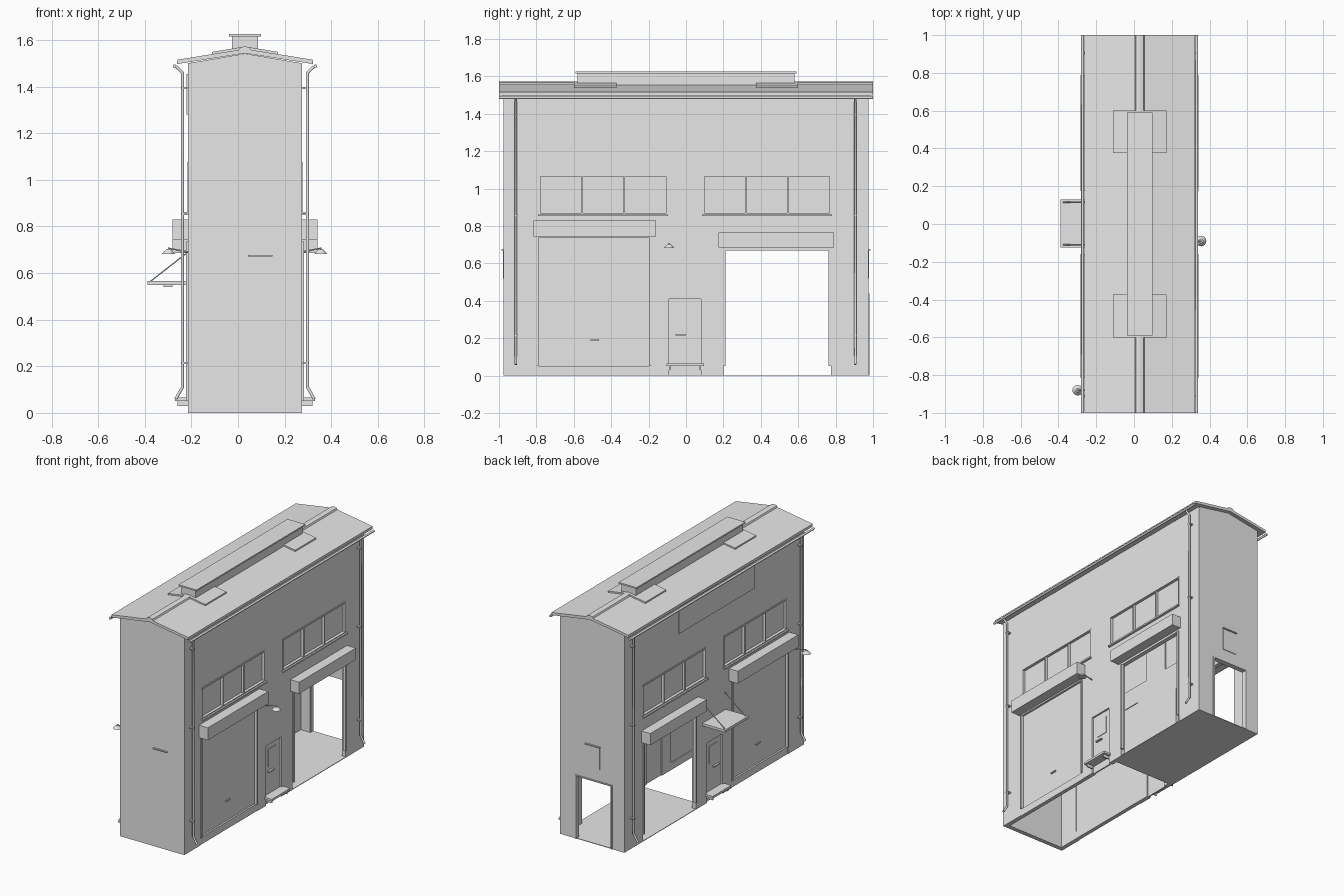
import bpy, bmesh, math
from mathutils import Vector, Matrix

if "Cube" in bpy.data.objects:
    bpy.data.objects.remove(bpy.data.objects["Cube"])

MID, HALF, LEN, TH = 0.03, 0.245, 0.975, 0.03   # wall centre, half width, half length, thickness
grey = bpy.data.materials.new("light_grey")
grey.diffuse_color = (0.8, 0.8, 0.8, 1)
grey.use_nodes = True
grey.node_tree.nodes["Principled BSDF"].inputs["Base Color"].default_value = grey.diffuse_color


def finish(name, bm):
    bmesh.ops.recalc_face_normals(bm, faces=bm.faces)
    me = bpy.data.meshes.new(name)
    bm.to_mesh(me)
    bm.free()
    ob = bpy.data.objects.new(name, me)
    me.materials.append(grey)
    bpy.context.collection.objects.link(ob)
    return ob


def add_box(bm, x0, x1, y0, y1, z0, z1):
    m = Matrix.Translation(((x0 + x1) / 2, (y0 + y1) / 2, (z0 + z1) / 2))
    m = m @ Matrix.Diagonal((abs(x1 - x0), abs(y1 - y0), abs(z1 - z0), 1))
    bmesh.ops.create_cube(bm, size=1, matrix=m)


def boxes(name, items):
    bm = bmesh.new()
    for it in items:
        add_box(bm, *it)
    return finish(name, bm)


def both(name, items, sides=(1, -1)):
    """Boxes given as (outward from, to, y0, y1, z0, z1), repeated on both long walls."""
    out = []
    for s in sides:
        for d0, d1, *r in items:
            out.append((MID + s * (HALF + d0), MID + s * (HALF + d1), *r))
    return boxes(name, out)


def extrude_y(name, profile, spans):
    bm = bmesh.new()
    for y0, y1 in spans:
        f = bm.faces.new([bm.verts.new((x, y0, z)) for x, z in profile])
        r = bmesh.ops.extrude_face_region(bm, geom=[f])
        bmesh.ops.translate(bm, vec=(0, y1 - y0, 0),
                            verts=[v for v in r["geom"] if isinstance(v, bmesh.types.BMVert)])
    return finish(name, bm)


def tube(name, paths, radius):
    cu = bpy.data.curves.new(name, "CURVE")
    cu.dimensions, cu.bevel_depth, cu.bevel_resolution, cu.use_fill_caps = "3D", radius, 1, True
    for pts in paths:
        sp = cu.splines.new("POLY")
        sp.points.add(len(pts) - 1)
        for p, co in zip(sp.points, pts):
            p.co = (*co, 1)
    cu.materials.append(grey)
    bpy.context.collection.objects.link(bpy.data.objects.new(name, cu))


def wall(name, place, a0, a1, top, holes):
    """Wall panel with rectangular holes; place(a, z) gives the outer face."""
    us = sorted({a0, a1, *[v for h in holes for v in h[:2]]})
    zs = sorted({0, top, *[v for h in holes for v in h[2:]]})
    bm = bmesh.new()
    for u0, u1 in zip(us, us[1:]):
        for z0, z1 in zip(zs, zs[1:]):
            u, z = (u0 + u1) / 2, (z0 + z1) / 2
            if not any(h[0] < u < h[1] and h[2] < z < h[3] for h in holes):
                bm.faces.new([bm.verts.new(place(*c)) for c in ((u0, z0), (u1, z0), (u1, z1), (u0, z1))])
    bmesh.ops.remove_doubles(bm, verts=bm.verts, dist=1e-4)
    # thicken towards the inside of the building
    r = bmesh.ops.extrude_face_region(bm, geom=bm.faces[:], use_keep_orig=True)
    mid = Vector(place((a0 + a1) / 2, 0))
    inward = Vector((-math.copysign(TH, mid.x - MID), 0, 0)) if abs(mid.y) < 0.5 else \
        Vector((0, -math.copysign(TH, mid.y), 0))
    bmesh.ops.translate(bm, vec=inward, verts=[v for v in r["geom"] if isinstance(v, bmesh.types.BMVert)])
    return finish(name, bm)


# Openings in the long walls: y0, y1, z0, z1
SHUT = (-0.80, -0.185, 0.0, 0.735)
OPEN = (0.20, 0.775, 0.0, 0.67)
DOOR = (-0.09, 0.08, 0.0, 0.41)
WINDOWS = [(-0.785, -0.10, 0.86, 1.075), (0.09, 0.775, 0.86, 1.075)]

# Walls
for s, nm in ((1, "right_wall"), (-1, "left_wall")):
    wall(nm, lambda y, z, s=s: (MID + s * HALF, y, z), -LEN, LEN, 1.50, [SHUT, OPEN, DOOR] + WINDOWS)
wall("front_wall", lambda x, z: (x, -LEN, z), MID - HALF, MID + HALF, 1.50, [])
wall("back_wall", lambda x, z: (x, LEN, z), MID - HALF, MID + HALF, 1.50, [(-0.115, 0.15, 0, 0.43)])
extrude_y("gables", [(MID - HALF, 1.50), (MID + HALF, 1.50), (MID, 1.542)],
          [(-LEN, -LEN + TH), (LEN - TH, LEN)])
boxes("floor", [(MID - HALF, MID + HALF, 0.12, LEN, 0.0, 0.004)])

# Roof, ridge strip, gutters
extrude_y("roof", [(-0.262, 1.515), (MID, 1.562), (0.322, 1.515), (0.322, 1.497),
                   (MID, 1.543), (-0.262, 1.497)], [(-1, 1)])
extrude_y("ridge_cap", [(0.005, 1.558), (0.01, 1.568), (MID, 1.573), (0.05, 1.568), (0.055, 1.558)],
          [(-1, 1)])
tube("gutters", [[(MID + s * 0.302, -1, 1.487), (MID + s * 0.302, 1, 1.487)] for s in (1, -1)], 0.008)

# Ridge vent with cap and roof plates
boxes("ridge_vent", [(-0.025, 0.085, -0.58, 0.58, 1.54, 1.615)])
boxes("vent_cap", [(-0.038, 0.098, -0.59, 0.59, 1.615, 1.625)])
extrude_y("roof_plates", [(-0.112, 1.538), (MID, 1.561), (0.172, 1.538), (0.172, 1.549),
                          (MID, 1.572), (-0.112, 1.549)], [(-0.6, -0.372), (0.375, 0.6)])

# Downpipes with bent outlets
tube("downpipes", [[(MID + s * 0.297, y, 1.487), (MID + s * 0.268, y, 1.46), (MID + s * 0.268, y, 0.11),
                    (MID + s * 0.297, y, 0.06)] for s in (1, -1) for y in (-0.91, 0.905)], 0.0075)
both("pipe_brackets", [(0, 0.028, y - 0.01, y + 0.01, z, z + 0.008)
                       for y in (-0.91, 0.905) for z in (0.21, 0.85, 1.39)])

# Windows: glass, frames, sills
glass, frame, sill = [], [], []
for y0, y1, z0, z1 in WINDOWS:
    glass.append((-0.022, -0.016, y0, y1, z0, z1))
    frame += [(-0.02, 0.004, y0, y1, z1 - 0.01, z1), (-0.02, 0.004, y0, y1, z0, z0 + 0.008)]
    w = (y1 - y0 - 0.008) / 3
    frame += [(-0.02, 0.002, y0 + i * w, y0 + i * w + 0.008, z0, z1) for i in range(4)]
    sill.append((0, 0.015, y0 - 0.005, y1 + 0.005, z0 - 0.008, z0 + 0.002))
both("window_glass", glass)
both("window_frames", frame)
both("window_sills", sill)

# Large closed shutters with threshold, side rails and pull handles
both("closed_shutters", [(-0.025, -0.015, SHUT[0], SHUT[1], 0.05, SHUT[3])])
both("shutter_thresholds", [(-0.03, -0.003, SHUT[0], SHUT[1], 0, 0.05)])
both("shutter_handles", [(-0.015, -0.006, -0.51, -0.465, 0.185, 0.193)])
rails = []
for y0, y1, z0, z1 in (SHUT, OPEN):
    rails += [(-0.012, 0.008, y0, y0 + 0.012, 0.05, z1), (-0.012, 0.008, y1 - 0.012, y1, 0.05, z1)]
both("shutter_rails", rails)
both("shutter_boxes", [(0, 0.067, -0.815, -0.16, 0.745, 0.83), (0, 0.067, 0.175, 0.79, 0.685, 0.765)])

# Side doors with pane, handle and step
both("side_doors", [(-0.022, -0.012, DOOR[0], DOOR[1], 0, DOOR[3])])
both("door_panes", [(-0.012, -0.008, -0.05, 0.04, 0.25, 0.37)])
both("door_handles", [(-0.012, 0.002, -0.055, 0.0, 0.214, 0.222)])
both("door_steps", [(-0.01, 0.055, -0.105, 0.095, 0.05, 0.065)])
both("step_brackets", [(0, 0.045, y, y + 0.008, 0.03, 0.05) for y in (-0.09, 0.072)])

# Back doorway trim and small end-wall hatches
boxes("back_door_trim", [(-0.123, -0.112, 0.95, 0.981, 0, 0.43), (0.147, 0.158, 0.95, 0.981, 0, 0.43),
                         (-0.123, 0.158, 0.95, 0.981, 0.43, 0.438)])
hatch, hood = [], []
for s, x0, x1 in ((-1, 0.045, 0.145), (1, -0.03, 0.075)):
    hatch.append((x0, x1, s * LEN, s * (LEN + 0.004), 0.52, 0.67))
    hood.append((x0 - 0.003, x1 + 0.003, s * LEN, s * (LEN + 0.012), 0.67, 0.677))
boxes("end_hatches", hatch)
boxes("hatch_hoods", hood)

# Blank sign board on the left wall
both("sign_board", [(0, 0.006, -0.43, 0.39, 1.28, 1.455)], sides=(-1,))

# Canopy over the left side door, hung on two rods
boxes("canopy", [(-0.388, -0.215, -0.125, 0.13, 0.548, 0.565)])
tube("canopy_rods", [[(-0.375, y, 0.565), (-0.215, y, 0.69)] for y in (-0.11, 0.115)], 0.003)
boxes("canopy_light", [(-0.32, -0.28, -0.02, 0.02, 0.54, 0.548)])

# Wall lamps
bm = bmesh.new()
lamps = ((0.355, -0.09, 0.275), (-0.298, -0.88, -0.215))
for x, y, _ in lamps:
    bmesh.ops.create_cone(bm, cap_ends=True, segments=16, radius1=0.028, radius2=0.010, depth=0.02,
                          matrix=Matrix.Translation((x, y, 0.692)))
finish("lamp_shades", bm)
tube("lamp_arms", [[(x, y, 0.70), (x, y, 0.707), (w, y, 0.69)] for x, y, w in lamps], 0.004)
